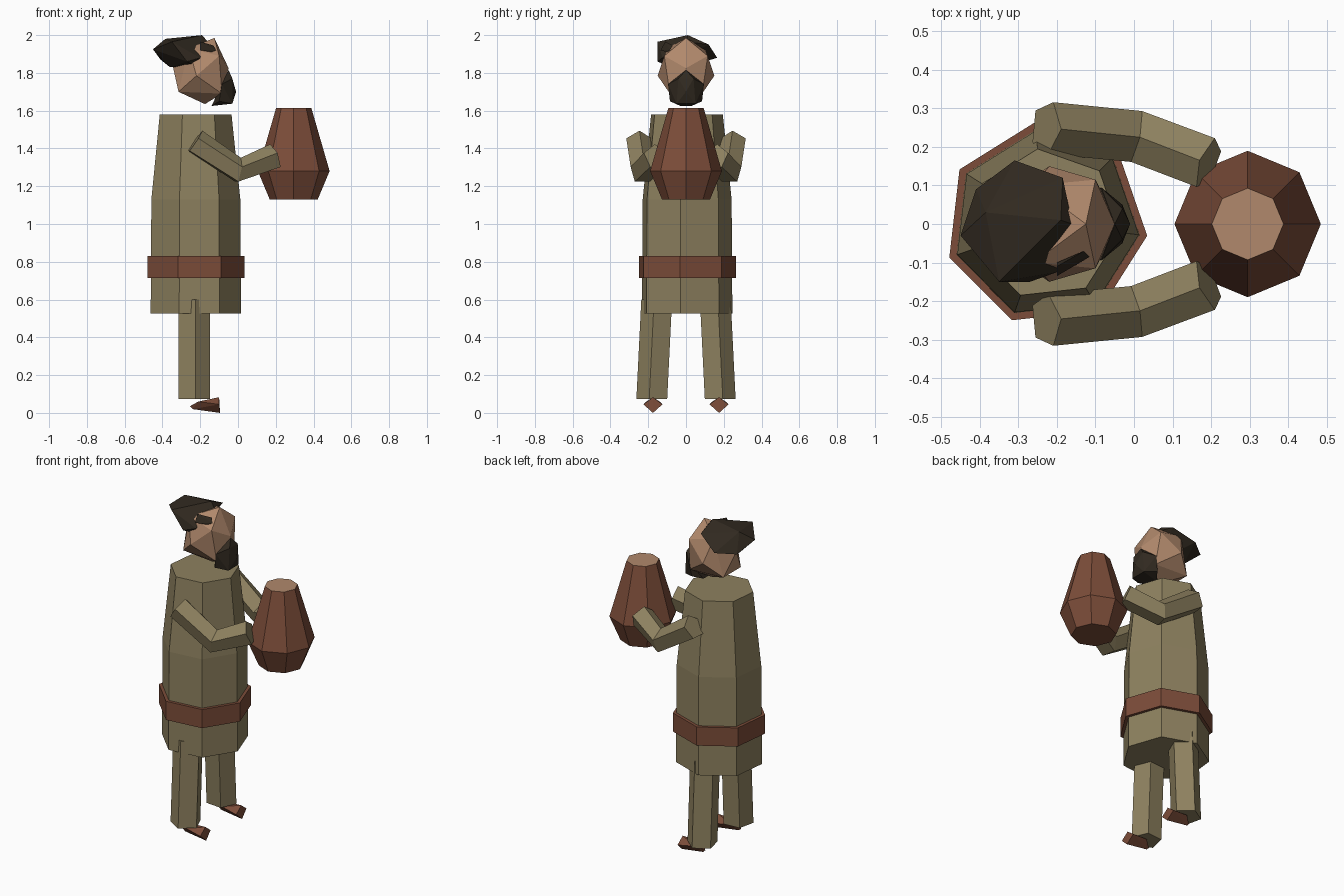
import bpy
import bmesh
from math import cos, sin, radians, tau
from mathutils import Vector

cube = bpy.data.objects.get("Cube")
if cube:
    bpy.data.objects.remove(cube, do_unlink=True)


def make_material(name, colour):
    material = bpy.data.materials.new(name)
    material.use_nodes = True
    rgba = (*colour, 1)
    material.diffuse_color = rgba
    material.node_tree.nodes["Principled BSDF"].inputs["Base Color"].default_value = rgba
    return material


cloth = make_material("olive cloth", (.27, .22, .115))
brown = make_material("reddish brown", (.2, .073, .041))
skin = make_material("tan skin", (.44, .25, .15))
dark = make_material("dark hair", (.03, .022, .014))


def finish(name, bm, *materials):
    """Turn a bmesh into a flat-shaded object."""
    bmesh.ops.recalc_face_normals(bm, faces=bm.faces)
    mesh = bpy.data.meshes.new(name)
    bm.to_mesh(mesh)
    bm.free()
    for material in materials:
        mesh.materials.append(material)
    obj = bpy.data.objects.new(name, mesh)
    bpy.context.collection.objects.link(obj)
    return obj


def loft(rings):
    """Skin a closed tube through rings of points, with flat end caps."""
    bm = bmesh.new()
    loops = [[bm.verts.new(p) for p in ring] for ring in rings]
    count = len(loops[0])
    for low, high in zip(loops, loops[1:]):
        for i in range(count):
            j = (i + 1) % count
            bm.faces.new((low[i], low[j], high[j], high[i]))
    bm.faces.new(loops[0])
    bm.faces.new(loops[-1])
    return bm


def level_ring(x, y, z, radius, sides, turn, flip=1):
    angles = [radians(turn) + tau * i / sides for i in range(sides)]
    return [(x + radius * cos(a), y + flip * radius * sin(a), z) for a in angles]


def hull(name, material, points, mirrored=False):
    """Faceted solid wrapped round a few corner points."""
    bm = bmesh.new()
    for x, y, z in points:
        bm.verts.new((x, y, z))
        if mirrored and y:
            bm.verts.new((x, -y, z))
    result = bmesh.ops.convex_hull(bm, input=bm.verts)
    loose = [v for v in bm.verts if not v.link_faces]
    bmesh.ops.delete(bm, geom=loose, context="VERTS")
    return finish(name, bm, material)


def seven_sided(name, material, profile):
    rings = [level_ring(-.229, 0, z, radius, 7, -6.6) for z, radius in profile]
    return finish(name, loft(rings), material)


# Coat and belt
seven_sided("coat", cloth, [(.525, .247), (1.13, .243), (1.58, .196)])
seven_sided("belt", brown, [(.715, .265), (.83, .265)])

# Jar with a pale top
jar_profile = [(1.13, .127), (1.28, .19), (1.615, .093)]
bm = loft([level_ring(.295, 0, z, radius, 8, 0) for z, radius in jar_profile])
for face in bm.faces:
    if face.calc_center_median().z > 1.6:
        face.material_index = 1
finish("jar", bm, brown, skin)

# Legs, arms and shoes, one of each per side
for side_name, side in (("left", 1), ("right", -1)):
    # The model looks along +x, so its own left is on the +y side
    leg = [level_ring(-.233, side * y, z, .088, 5, -85, -side)
           for y, z in ((.175, .073), (.149, .6))]
    leg = [[(x, y, z) for x, y, z in ring] for ring in leg]
    for ring, (y, z) in zip(leg, ((.175, .073), (.149, .6))):
        ring[:] = level_ring(-.233, side * y, z, .088, 5, -85, -side)
    finish(side_name + "_leg", loft(leg), cloth)

    # Bent sleeve: rings face along the path, with a ridge on top
    path = [Vector((x, side * y, z)) for x, y, z in
            ((-.228, .25, 1.435), (.003, .228, 1.281), (.193, .157, 1.356))]
    rings = []
    for i, centre in enumerate(path):
        along = (path[min(i + 1, 2)] - path[max(i - 1, 0)]).normalized()
        across = Vector((0, 0, 1)).cross(along).normalized()
        up = along.cross(across)
        rings.append([centre + .071 * (cos(a) * up + sin(a) * across)
                      for a in (tau * k / 5 for k in range(5))])
    finish(side_name + "_arm", loft(rings), cloth)

    shoe = [(-.1, 0, .083), (-.1, .05, .045), (-.1, -.05, .045), (-.095, 0, 0),
            (-.255, 0, .035), (-.21, .035, .06), (-.21, -.035, .06), (-.24, 0, .02)]
    hull(side_name + "_shoe", brown, [(x, y + side * .175, z) for x, y, z in shoe])

# Head
hull("head", skin, [
    (-.125, 0, 1.985), (-.05, 0, 1.825), (-.175, 0, 1.635), (-.345, 0, 1.835),
    (-.1, .115, 1.89), (-.22, .15, 1.785), (-.085, .085, 1.69),
    (-.315, .085, 1.7), (-.26, .1, 1.93)], mirrored=True)

# Beard
hull("beard", dark, [
    (-.05, 0, 1.815), (-.03, .04, 1.77), (-.01, 0, 1.7), (-.03, .05, 1.637),
    (-.14, .03, 1.625), (-.085, .095, 1.74), (-.1, .085, 1.65)], mirrored=True)

# Swept hair and its loose lock
hull("hair", dark, [
    (-.31, .165, 1.88), (-.185, .12, 1.95), (-.16, 0, 1.965), (-.2, -.125, 1.88),
    (-.35, -.15, 1.965), (-.27, -.15, 1.86), (-.45, -.03, 1.925),
    (-.385, .03, 1.98), (-.19, .01, 2), (-.36, 0, 1.83), (-.23, -.1, 1.837),
    (-.41, .09, 1.87)])
hull("hair_lock", dark, [
    (-.2, -.135, 1.92), (-.2, -.11, 1.965), (-.14, -.1, 1.91),
    (-.115, -.085, 1.92), (-.13, -.07, 1.945), (-.2, -.1, 1.93)])
